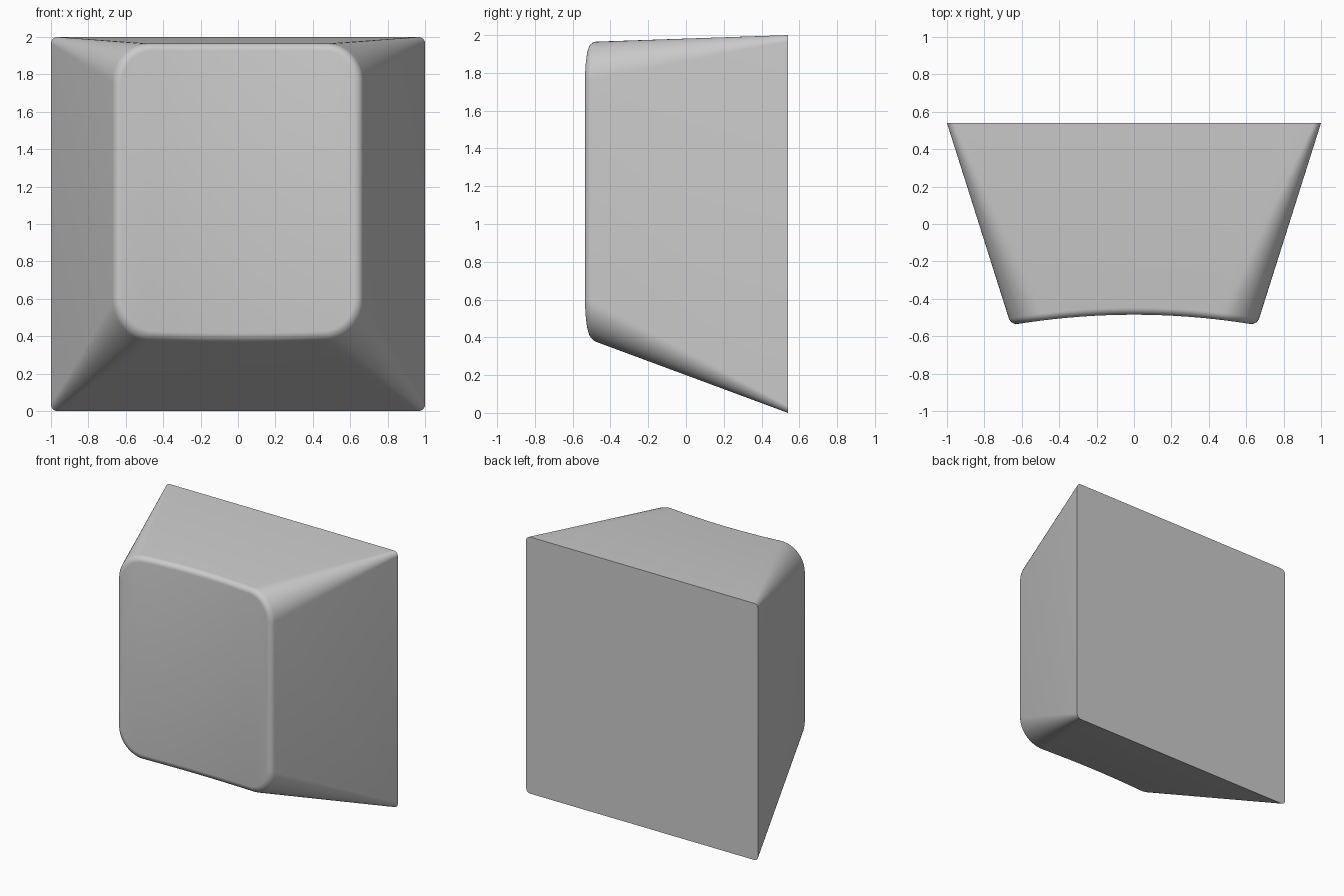
import bpy, bmesh
from math import sin, cos, pi

if "Cube" in bpy.data.objects:
    bpy.data.objects.remove(bpy.data.objects["Cube"])

BACK, DEPTH = 0.54, 1.08
FILLET, ARC, STRAIGHT = 0.038, 12, 24


def dish(x):
    # shallow cylindrical scoop of the front face
    return -0.485 - 0.055 * (x / 0.655) ** 2


def half_ring(t, inset):
    # functions of the rounded rectangle section at taper t
    hx = 1 - 0.342 * t - inset
    z0, z1 = 0.40 * t + inset, 2 - 0.037 * t - inset
    r = max(0.035 + 0.175 * t - inset, 0.005)
    return hx, z0, z1, r


def point(i, top, t, inset):
    hx, z0, z1, r = half_ring(t, inset)
    n = 2 * ARC + STRAIGHT
    j = min(i, n - i)
    if j <= ARC:
        a = j / ARC * pi / 2
        x, lift = -hx + r - r * cos(a), r - r * sin(a)
        x = x if i <= n / 2 else -x
    else:
        x, lift = (hx - r) * (2 * (i - ARC) / STRAIGHT - 1), 0
    return x, (z1 - lift if top else z0 + lift)


def ring(bm, offset=None, inset=0.0):
    # ring on the back plane, or following the dish at a given offset
    verts = []
    n = 2 * ARC + STRAIGHT
    order = [(i, False) for i in range(n + 1)] + [(i, True) for i in range(n, -1, -1)]
    for i, top in order:
        y = BACK if offset is None else -0.5
        for _ in range(6):
            x, z = point(i, top, (BACK - y) / DEPTH, inset)
            if offset is not None:
                y = dish(x) + offset
        verts.append(bm.verts.new((x, y, z)))
    return verts


bm = bmesh.new()
# tapered walls followed by the rounded rim
rings = [ring(bm)]
for k in range(7):
    a = k / 6 * pi / 2
    rings.append(ring(bm, FILLET * (1 - sin(a)), FILLET * (1 - cos(a))))
for A, B in zip(rings, rings[1:]):
    for i in range(len(A)):
        j = (i + 1) % len(A)
        bm.faces.new((A[i], A[j], B[j], B[i]))
# flat back and scooped front
bm.faces.new(rings[0])
F = rings[-1]
m = len(F)
for i in range(m // 2 - 1):
    bm.faces.new((F[i], F[i + 1], F[m - 2 - i], F[m - 1 - i]))
bmesh.ops.recalc_face_normals(bm, faces=bm.faces)

mesh = bpy.data.meshes.new("keycap")
bm.to_mesh(mesh)
bm.free()
keycap = bpy.data.objects.new("keycap", mesh)
bpy.context.collection.objects.link(keycap)
bpy.context.view_layer.objects.active = keycap
keycap.select_set(True)
bpy.ops.object.shade_smooth_by_angle(angle=pi / 6)
